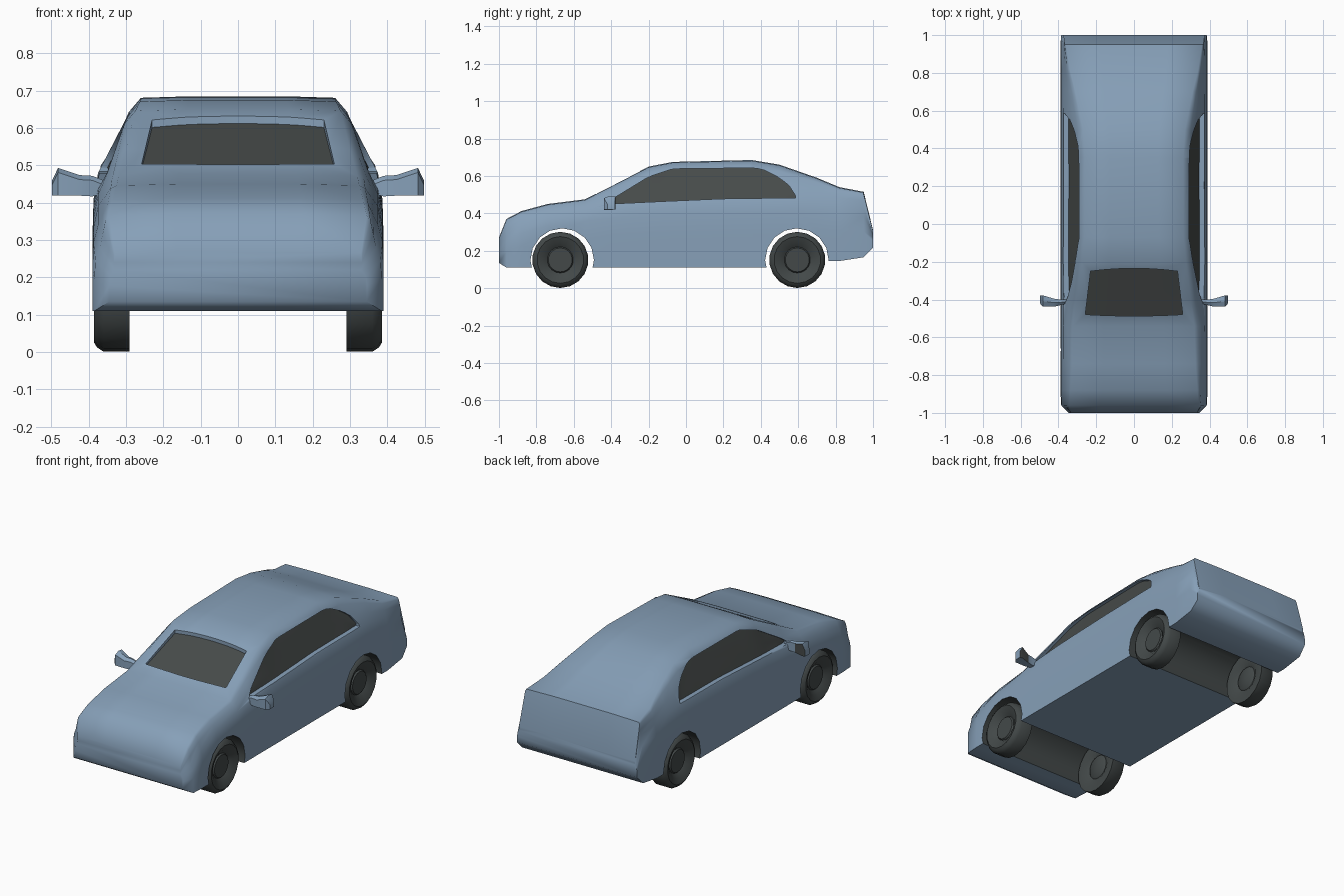
import bpy, bmesh, math
from mathutils import Vector
from mathutils.bvhtree import BVHTree

if "Cube" in bpy.data.objects:
    bpy.data.objects.remove(bpy.data.objects["Cube"])


def material(name, rgb):
    m = bpy.data.materials.new(name)
    m.diffuse_color = (*rgb, 1)
    m.use_nodes = True
    m.node_tree.nodes["Principled BSDF"].inputs["Base Color"].default_value = m.diffuse_color
    return m


PAINT = material("blue_grey_paint", (0.24, 0.35, 0.48))
GLASS = material("dark_glass", (0.062, 0.070, 0.068))
RUBBER = material("dark_rubber", (0.056, 0.066, 0.066))


def finish(name, bm, mats, angle=40):
    bmesh.ops.recalc_face_normals(bm, faces=bm.faces)
    me = bpy.data.meshes.new(name)
    bm.to_mesh(me)
    ob = bpy.data.objects.new(name, me)
    bpy.context.collection.objects.link(ob)
    for m in mats:
        me.materials.append(m)
    smooth(ob, angle)
    return ob


def smooth(ob, angle):
    bpy.ops.object.select_all(action='DESELECT')
    bpy.context.view_layer.objects.active = ob
    ob.select_set(True)
    bpy.ops.object.shade_smooth_by_angle(angle=math.radians(angle))


def loft(bm, rings):
    """Skin closed rings of equal length and cap both ends."""
    vr = [[bm.verts.new(p) for p in r] for r in rings]
    n = len(vr[0])
    for a, b in zip(vr, vr[1:]):
        for i in range(n):
            bm.faces.new((a[i], a[(i + 1) % n], b[(i + 1) % n], b[i]))
    bm.faces.new(vr[0])
    bm.faces.new(vr[-1])


def interp(pts, t):
    for (a, za), (b, zb) in zip(pts, pts[1:]):
        if t <= b:
            return za + (zb - za) * (t - a) / (b - a)
    return pts[-1][1]


# Body shell: y, underside z, top z, half width, shoulder z, top edge half width
STATIONS = [
    (-1.00, .135, .27, .345, .22, .33), (-.96, .11, .37, .385, .28, .345),
    (-.88, .11, .412, .39, .34, .335), (-.74, .11, .45, .39, .39, .325),
    (-.54, .11, .475, .39, .42, .32), (-.40, .11, .547, .39, .44, .30),
    (-.20, .11, .65, .39, .46, .275), (-.07, .11, .675, .39, .465, .262),
    (.35, .11, .685, .39, .475, .26), (.50, .11, .66, .39, .48, .27),
    (.60, .125, .625, .39, .48, .29), (.70, .145, .59, .39, .47, .31),
    (.82, .145, .54, .39, .45, .34), (.95, .165, .515, .39, .44, .36),
    (1.00, .215, .31, .385, .285, .37)]


def section(y, zb, zt, w, zs, wt):
    h = zt - zs
    ex, ez = wt + .25 * (w - wt), zt - .2 * h
    half = [(w, zb), (w, (zb + zs) / 2), (w - .003, zs - .2 * (zs - zb)), (w - .015, zs),
            ((w - .015 + ex) / 2, (zs + ez) / 2), (ex, ez), (wt, zt - .004), (wt * .5, zt)]
    return [(x, y, z) for x, z in half] + [(-x, y, z) for x, z in reversed(half)]


bm = bmesh.new()
loft(bm, [section(*s) for s in STATIONS])
bmesh.ops.recalc_face_normals(bm, faces=bm.faces)
shell = BVHTree.FromBMesh(bm)
body = finish("body", bm, [PAINT, GLASS, RUBBER], 60)


def carve(cutter):
    """Subtract a cutter from the body, keeping the cutter's colours."""
    cutter.hide_render = True
    mod = body.modifiers.new("cut", 'BOOLEAN')
    mod.operation, mod.solver, mod.object = 'DIFFERENCE', 'EXACT', cutter
    mod.material_mode = 'TRANSFER'
    bpy.context.view_layer.objects.active = body
    bpy.ops.object.modifier_apply(modifier=mod.name)
    bpy.data.objects.remove(cutter)


# Wheel arches cut right across the underside
ARCH_R, ARCH_Z = .17, .15
for cy in (-.662, .593):
    cb = bmesh.new()
    ring = [(cy + ARCH_R * math.cos(math.tau * i / 16), ARCH_Z + ARCH_R * math.sin(math.tau * i / 16))
            for i in range(16)]
    loft(cb, [[(x, y, z) for y, z in ring] for x in (-.6, .6)])
    carve(finish("arch_cutter", cb, [RUBBER]))


# Windows: sunk into the shell, glass at the bottom of each recess
def recess(name, origin, direction, nu, nv, depth_low, depth_high):
    b = bmesh.new()
    d = Vector(direction)
    inner, outer = [], []
    for i in range(nu + 1):
        hits = [shell.ray_cast(Vector(origin(i / nu, j / nv)), d)[0] for j in range(nv + 1)]
        inner.append([b.verts.new(p + d * (depth_low + (depth_high - depth_low) * j / nv))
                      for j, p in enumerate(hits)])
        outer.append([b.verts.new(p - d * .08) for p in hits])
    for g, slot in ((inner, 1), (outer, 0)):
        for i in range(nu):
            for j in range(nv):
                f = b.faces.new((g[i][j], g[i + 1][j], g[i + 1][j + 1], g[i][j + 1]))
                f.material_index = slot
    loop = ([(i, 0) for i in range(nu)] + [(nu, j) for j in range(nv)]
            + [(i, nv) for i in range(nu, 0, -1)] + [(0, j) for j in range(nv, 0, -1)])
    for (i, j), (k, m) in zip(loop, loop[1:] + loop[:1]):
        b.faces.new((inner[i][j], inner[k][m], outer[k][m], outer[i][j]))
    carve(finish(name, b, [PAINT, GLASS]))


TOP = [(-.41, .462), (-.38, .485), (-.2, .595), (-.07, .638), (.37, .643), (.42, .63),
       (.50, .59), (.555, .545), (.585, .495)]
LOW = [(-.41, .45), (-.1, .465), (.2, .478), (.585, .483)]
for side, s in (("right", 1), ("left", -1)):
    def side_point(u, v, s=s):
        y = -.41 + .995 * u
        lo, hi = interp(LOW, y), interp(TOP, y)
        return (s, y, lo + (hi - lo) * v)
    recess(side + "_window_cutter", side_point, (-s, 0, 0), 30, 5, .027, .018)


def screen_point(u, v):
    x = 2 * u - 1
    y0, y1 = -.487 + .008 * x * x, -.235 - .015 * x * x
    return (x * (.258 - .028 * v), y0 + (y1 - y0) * v, 1)


recess("windscreen_cutter", screen_point, (0, 0, -1), 12, 5, .013, .02)
smooth(body, 60)

# Wheels: lathe profile of (distance from outer face, radius)
PROFILE = [(.022, .002), (.022, .064), (.03, .07), (.012, .095), (.0, .125), (.008, .138), (.026, .15),
           (.096, .15), (.096, .10), (.08, .07), (.086, .064), (.086, .002)]
for end, cy in (("front", -.672), ("rear", .595)):
    for side, s in (("right", 1), ("left", -1)):
        wb = bmesh.new()
        loft(wb, [[(s * (.386 - d), cy + r * math.cos(math.tau * (i + .5) / 18),
                    .151 + r * math.sin(math.tau * (i + .5) / 18))
                   for i in range(18)] for d, r in PROFILE])
        finish(f"{end}_{side}_wheel", wb, [RUBBER], 50)

# Door mirrors: x, front y, back y, low z, high z
MIRROR = [(.335, -.415, -.40, .43, .45), (.39, -.43, -.40, .417, .472),
          (.425, -.438, -.395, .419, .474), (.482, -.438, -.378, .42, .493), (.498, -.42, -.38, .42, .46)]
for side, s in (("right", 1), ("left", -1)):
    mb = bmesh.new()
    loft(mb, [[(s * x, a, lo), (s * x, a, hi - .012), (s * x, (a + b) / 2, hi), (s * x, b, hi - .004),
               (s * x, b, lo)] for x, a, b, lo, hi in MIRROR])
    bmesh.ops.recalc_face_normals(mb, faces=mb.faces)
    for f in mb.faces:
        c = f.calc_center_median()
        f.material_index = int(f.normal.y > .8 and abs(c.x) > .41)
    finish(side + "_door_mirror", mb, [PAINT, GLASS], 30)
